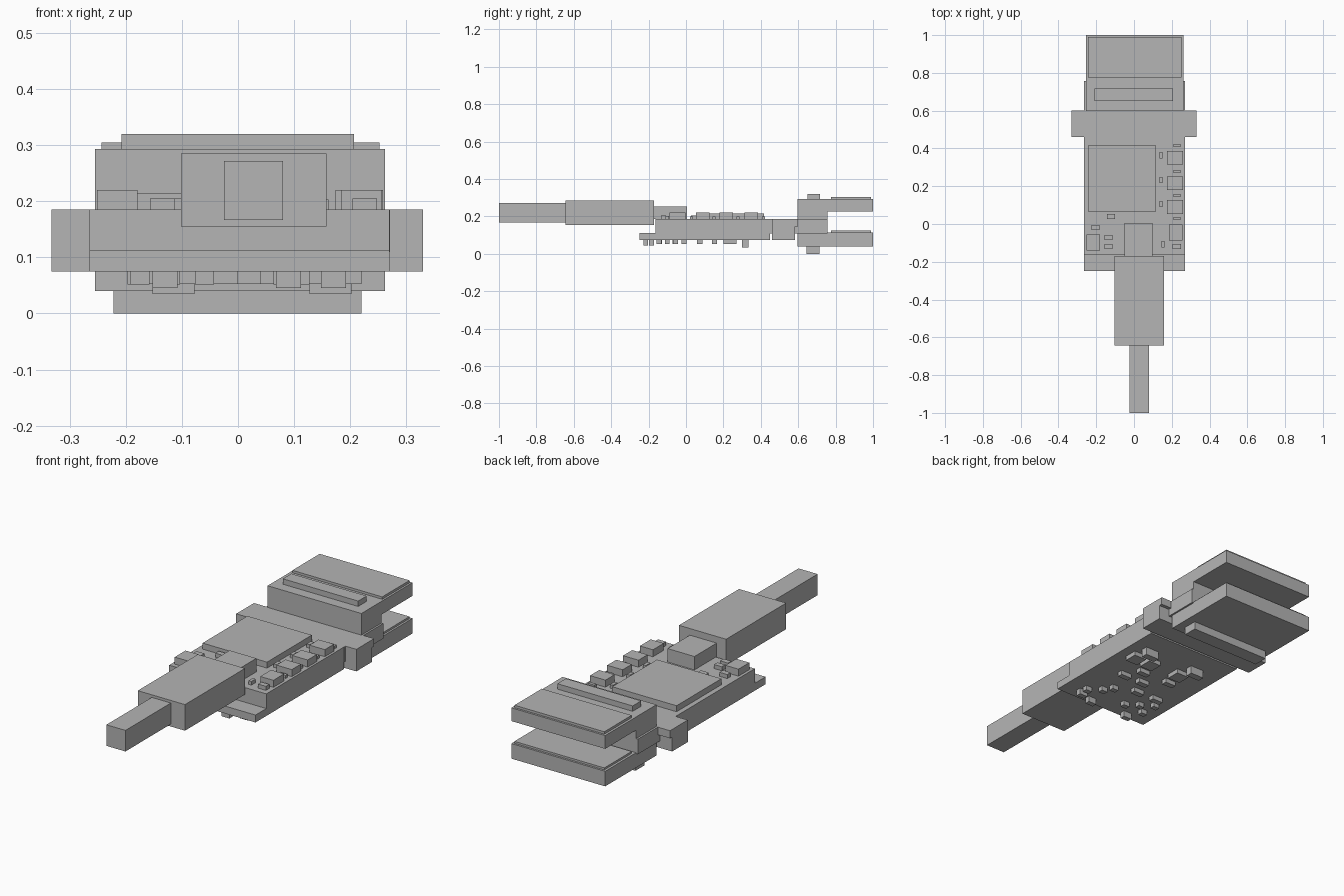
import bpy
import bmesh
from mathutils import Matrix, Vector

if "Cube" in bpy.data.objects:
    bpy.data.objects.remove(bpy.data.objects["Cube"], do_unlink=True)

grey = bpy.data.materials.new("neutral_grey")
grey.use_nodes = True
colour = (0.46, 0.46, 0.46, 1)
grey.diffuse_color = colour
grey.node_tree.nodes["Principled BSDF"].inputs["Base Color"].default_value = colour


def boxes(name, *spans):
    """Build one object from boxes, each given as its x, y and z span."""
    bm = bmesh.new()
    for span in spans:
        low = Vector([axis[0] for axis in span])
        high = Vector([axis[1] for axis in span])
        place = Matrix.Translation((low + high) / 2) @ Matrix.Diagonal((*(high - low), 1))
        bmesh.ops.create_cube(bm, size=1, matrix=place)
    mesh = bpy.data.meshes.new(name)
    bm.to_mesh(mesh)
    bm.free()
    mesh.materials.append(grey)
    obj = bpy.data.objects.new(name, mesh)
    bpy.context.collection.objects.link(obj)
    return obj


def components(name, size, z_span, centres):
    """Scatter equal small parts on the board at the given centres."""
    half_x, half_y = size[0] / 2, size[1] / 2
    boxes(name, *[((x - half_x, x + half_x), (y - half_y, y + half_y), z_span)
                  for x, y in centres])


BOARD_TOP = 0.185
BOARD_BOTTOM = 0.075

# Cable, plug and socket
boxes("cable", ((-0.025, 0.08), (-1, -0.64), (0.167, 0.272)))
boxes("plug", ((-0.102, 0.158), (-0.643, -0.17), (0.155, 0.285)))
boxes("socket", ((-0.05, 0.098), (-0.17, 0.005), (BOARD_TOP, 0.252)))

# Board body with its low front ledge
boxes("board_body", ((-0.265, 0.27), (-0.163, 0.45), (BOARD_BOTTOM, BOARD_TOP)))
boxes("front_ledge", ((-0.265, 0.27), (-0.248, -0.163), (BOARD_BOTTOM, 0.112)))
boxes("main_chip", ((-0.24, 0.115), (0.064, 0.417), (BOARD_TOP, 0.215)))

# Cross bar and the spine that joins it to the clamp
boxes("cross_bar",
      ((-0.332, 0.33), (0.46, 0.6), (0.147, BOARD_TOP)),
      ((-0.332, 0.33), (0.46, 0.583), (BOARD_BOTTOM, 0.147)))
boxes("spine", ((-0.265, 0.271), (0.45, 0.757), (0.11, BOARD_TOP)))

# Clamp: back wall, two jaws, pads and ribs
JAW_X = (-0.255, 0.262)
PAD_X, PAD_Y = (-0.243, 0.252), (0.775, 0.99)
boxes("clamp_wall", (JAW_X, (0.597, 0.757), (0.115, 0.227)))
boxes("upper_jaw", (JAW_X, (0.597, 1), (0.227, 0.293)))
boxes("lower_jaw", (JAW_X, (0.597, 1), (0.04, 0.115)))
boxes("upper_pad", (PAD_X, PAD_Y, (0.293, 0.305)))
boxes("lower_pad", (PAD_X, PAD_Y, (0.115, 0.125)))
boxes("upper_rib", ((-0.208, 0.207), (0.65, 0.717), (0.293, 0.32)))
boxes("lower_rib", ((-0.222, 0.22), (0.643, 0.715), (0, 0.04)))

# Parts on the upper side
components("square_parts", (0.085, 0.072), (BOARD_TOP, 0.22),
           [(0.216, y) for y in (0.35, 0.215, 0.09)])
components("front_square_parts", (0.072, 0.085), (BOARD_TOP, 0.22),
           [(0.22, -0.045), (-0.215, -0.097)])
components("flat_chips", (0.038, 0.016), (BOARD_TOP, 0.2),
           [(0.228, y) for y in (0.415, 0.279, 0.151, 0.03)])
components("upright_chips", (0.017, 0.034), (BOARD_TOP, 0.203),
           [(0.143, 0.365), (0.143, 0.233), (0.143, 0.106), (0.153, -0.108)])
components("small_chips", (0.043, 0.027), (BOARD_TOP, 0.205),
           [(-0.122, 0.04), (-0.203, -0.018), (-0.135, -0.072),
            (-0.135, -0.12), (0.226, -0.12)])

# Parts on the underside
components("under_tall_parts", (0.075, 0.034), (0.035, BOARD_BOTTOM),
           [(0.165, 0.317), (-0.115, 0.317)])
components("under_wide_parts", (0.07, 0.068), (0.053, BOARD_BOTTOM),
           [(0.095, 0.235), (0.185, 0.235), (-0.08, 0.235)])
components("under_mid_parts", (0.06, 0.028), (0.053, BOARD_BOTTOM),
           [(0.07, 0.152), (-0.09, 0.152), (0.12, 0.073), (0.01, 0.073),
            (-0.03, -0.01), (-0.145, -0.01)])
components("under_small_parts", (0.034, 0.026), (0.052, BOARD_BOTTOM),
           [(0.17, -0.145), (0.11, -0.1), (0.08, -0.055), (-0.06, -0.14),
            (-0.12, -0.1), (-0.175, -0.145), (-0.18, -0.06)])
components("under_front_parts", (0.045, 0.026), (0.045, BOARD_BOTTOM),
           [(0.09, -0.215), (0.17, -0.185), (-0.13, -0.215)])
